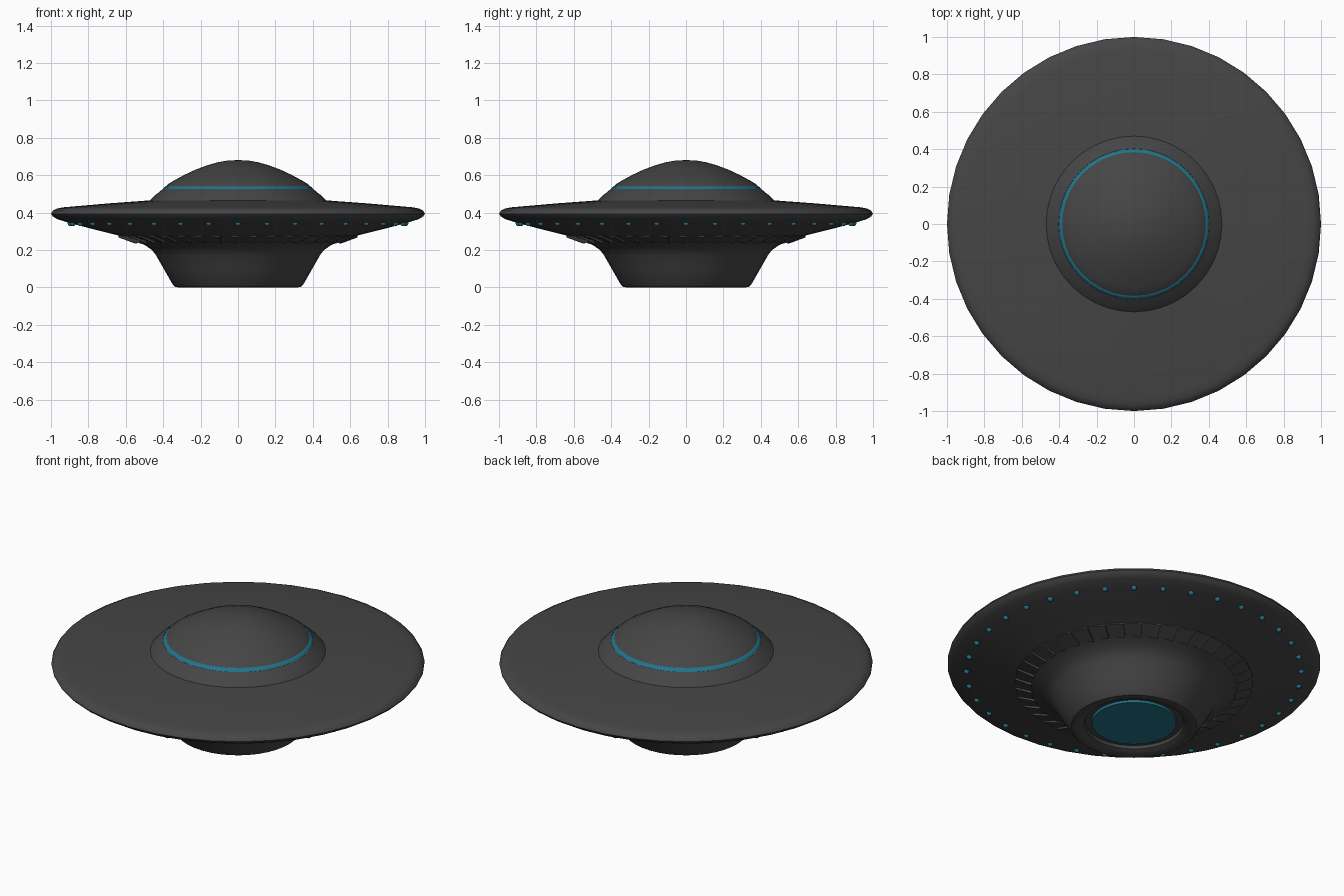
import bpy, bmesh, math
from mathutils import Vector, Matrix

if "Cube" in bpy.data.objects:
    bpy.data.objects.remove(bpy.data.objects["Cube"])

SIDES = 40


def material(name, rgb):
    m = bpy.data.materials.new(name)
    m.diffuse_color = (*rgb, 1)
    m.use_nodes = True
    m.node_tree.nodes["Principled BSDF"].inputs["Base Color"].default_value = m.diffuse_color
    return m


GREY = material("dark grey metal", (0.06, 0.06, 0.06))
BLUE = material("teal glow", (0.016, 0.17, 0.25))


def finish(name, bm, mat, angle=35):
    bmesh.ops.recalc_face_normals(bm, faces=bm.faces)
    me = bpy.data.meshes.new(name)
    bm.to_mesh(me)
    bm.free()
    me.materials.append(mat)
    ob = bpy.data.objects.new(name, me)
    bpy.context.collection.objects.link(ob)
    bpy.context.view_layer.objects.active = ob
    ob.select_set(True)
    bpy.ops.object.shade_smooth_by_angle(angle=math.radians(angle))
    ob.select_set(False)
    return ob


def lathe(name, profile, mat):
    """Spin a list of (radius, height) points around z."""
    bm = bmesh.new()
    vs = [bm.verts.new((r, 0, z)) for r, z in profile]
    es = [bm.edges.new(p) for p in zip(vs, vs[1:])]
    bmesh.ops.spin(bm, geom=vs + es, cent=(0, 0, 0), axis=(0, 0, 1),
                   angle=math.tau, steps=SIDES, use_duplicate=False)
    bmesh.ops.remove_doubles(bm, verts=bm.verts, dist=1e-4)
    return finish(name, bm, mat)


# saucer hull: recessed base, lower bowl, wide disc and dome collar
lathe("hull", [
    (0.225, 0.035), (0.262, 0.035), (0.268, 0.018), (0.285, 0.010), (0.315, 0.0),
    (0.335, 0.003), (0.35, 0.018), (0.40, 0.105), (0.44, 0.175), (0.46, 0.20),
    (0.495, 0.225), (0.545, 0.247), (0.64, 0.278), (0.76, 0.308), (0.90, 0.345),
    (0.965, 0.365), (0.99, 0.38), (1.0, 0.394), (0.99, 0.411), (0.965, 0.423),
    (0.93, 0.429), (0.70, 0.449), (0.47, 0.466), (0.445, 0.492), (0.42, 0.511),
    (0.408, 0.522), (0.403, 0.526), (0.38, 0.526)], GREY)

# glowing band under the dome
lathe("dome_light_band", [(0.38, 0.524), (0.402, 0.526), (0.394, 0.537),
                          (0.380, 0.543), (0.37, 0.543)], BLUE)

# upper dome
lathe("dome", [(0.365, 0.54), (0.384, 0.543), (0.375, 0.552), (0.34, 0.573), (0.285, 0.603),
               (0.225, 0.631), (0.165, 0.653), (0.11, 0.669), (0.055, 0.679),
               (0.0, 0.681)], GREY)

# glowing lens in the base
lathe("base_lens", [(0.228, 0.036), (0.225, 0.022), (0.0, 0.022)], BLUE)

# ring of overlapping vent blades: wedges that rise along one side
bm = bmesh.new()
step = math.tau / SIDES
for i in range(SIDES):
    a, b = i * step, (i + 1) * step

    def pt(r, z, ang, lift):
        return bm.verts.new((r * math.cos(ang), r * math.sin(ang), z - lift))
    low = [pt(0.55, 0.249, a, 0), pt(0.64, 0.278, a, 0),
           pt(0.64, 0.278, b, 0), pt(0.55, 0.249, b, 0)]
    ti, to = pt(0.55, 0.249, b, 0.014), pt(0.64, 0.278, b, 0.010)
    bm.faces.new((low[0], low[1], to, ti))
    bm.faces.new((low[2], low[3], ti, to))
    bm.faces.new((low[0], ti, low[3]))
    bm.faces.new((low[1], low[2], to))
    bm.faces.new(low)
finish("vent_blades", bm, GREY, 20)

# small round lights under the rim
bm = bmesh.new()
for i in range(36):
    a = i * math.tau / 36
    bmesh.ops.create_uvsphere(bm, u_segments=12, v_segments=8, radius=0.015,
                              matrix=Matrix.Translation((0.896 * math.cos(a),
                                                         0.896 * math.sin(a), 0.343)))
finish("rim_lights", bm, BLUE)
